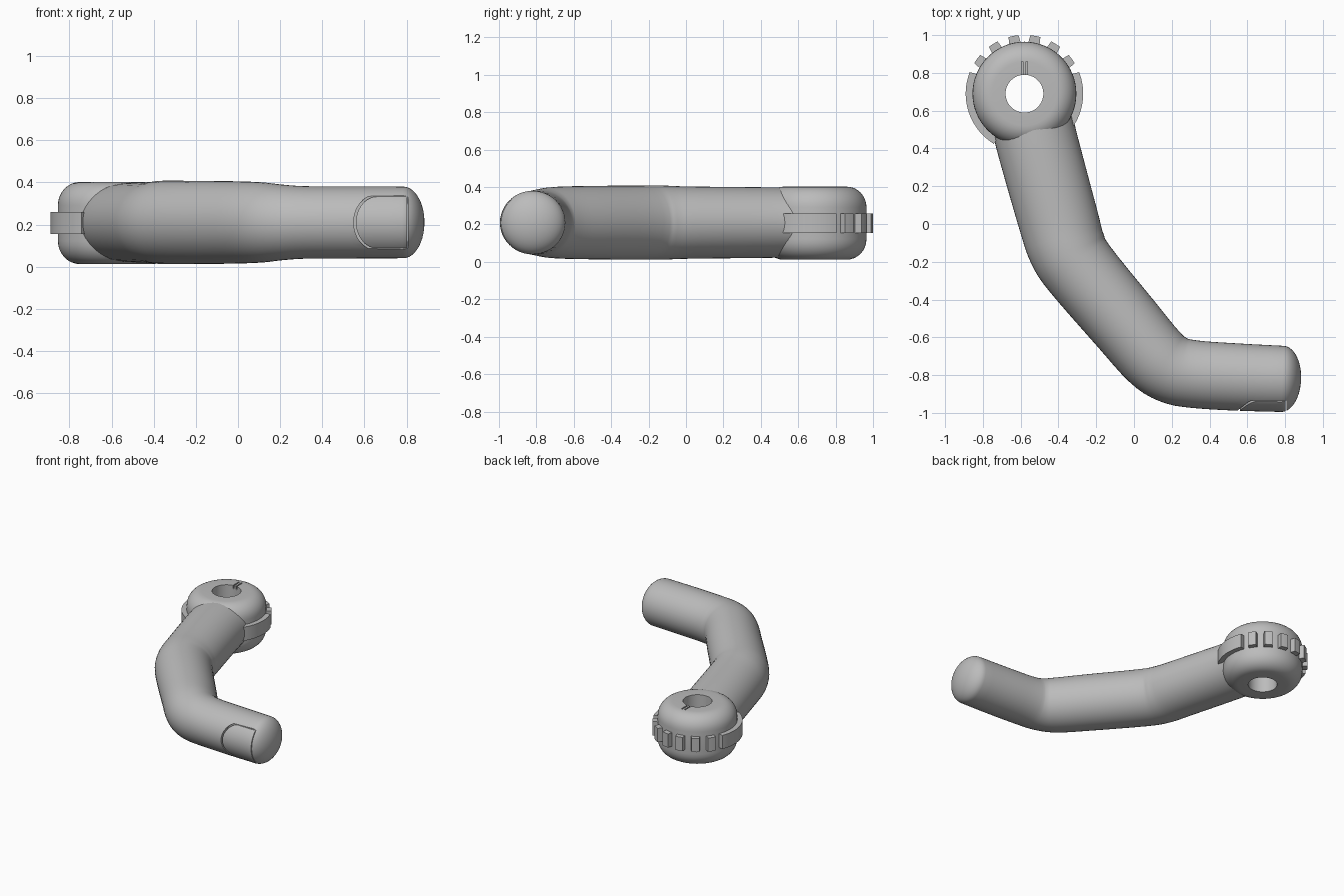
import bpy, bmesh, math
from mathutils import Vector

cube = bpy.data.objects.get("Cube")
if cube:
    bpy.data.objects.remove(cube, do_unlink=True)

grey = bpy.data.materials.new("plain grey")
grey.use_nodes = True
grey.diffuse_color = (0.5, 0.5, 0.5, 1)
grey.node_tree.nodes["Principled BSDF"].inputs["Base Color"].default_value = (0.5, 0.5, 0.5, 1)

HUB = Vector((-0.58, 0.69, 0.207))
MID = 0.21


def finish(name, bm, smooth=None):
    bmesh.ops.recalc_face_normals(bm, faces=bm.faces)
    mesh = bpy.data.meshes.new(name)
    bm.to_mesh(mesh)
    bm.free()
    mesh.materials.append(grey)
    ob = bpy.data.objects.new(name, mesh)
    bpy.context.collection.objects.link(ob)
    if smooth:
        shade(ob, smooth)
    return ob


def shade(ob, angle):
    bpy.ops.object.select_all(action='DESELECT')
    ob.select_set(True)
    bpy.context.view_layer.objects.active = ob
    bpy.ops.object.shade_smooth_by_angle(angle=math.radians(angle))


def loft(rings, closed=False):
    """Skin a list of equal-length point rings; cap the ends unless closed."""
    bm = bmesh.new()
    loops = [[bm.verts.new(p) for p in ring] for ring in rings]
    n = len(loops[0])
    pairs = list(zip(loops, loops[1:]))
    if closed:
        pairs.append((loops[-1], loops[0]))
    else:
        bm.faces.new(loops[0])
        bm.faces.new(loops[-1])
    for a, b in pairs:
        for i in range(n):
            j = (i + 1) % n
            bm.faces.new((a[i], a[j], b[j], b[i]))
    return bm


def cut(ob, cutter):
    mod = ob.modifiers.new("cut", 'BOOLEAN')
    mod.operation = 'DIFFERENCE'
    mod.solver = 'EXACT'
    mod.object = cutter
    bpy.ops.object.select_all(action='DESELECT')
    ob.select_set(True)
    bpy.context.view_layer.objects.active = ob
    bpy.ops.object.modifier_apply(modifier=mod.name)
    bpy.data.objects.remove(cutter, do_unlink=True)


# Hub: rounded disc with a through hole
profile = [(0.1, -0.195), (0.1, 0.195)]
for s in (1, -1):
    arc = [(0.17 + 0.105 * math.sin(t), s * (0.085 + 0.11 * math.cos(t)))
           for t in (math.pi / 2 * k / 8 for k in range(9))]
    profile += arc[::s]
rings = []
for k in range(64):
    a = math.tau * k / 64
    rings.append([HUB + Vector((r * math.cos(a), r * math.sin(a), z)) for r, z in profile])
hub = finish("hub", loft(rings, closed=True))

# Two fine slots on the hub top
for dx in (-0.011, 0.013):
    bm = bmesh.new()
    bmesh.ops.create_cube(bm, size=1)
    for v in bm.verts:
        v.co = Vector((v.co.x * 0.009, v.co.y * 0.1, v.co.z * 0.06)) + HUB + Vector((dx, 0.12, 0.2))
    cut(hub, finish("slot_cutter", bm))
shade(hub, 35)


# Ring bands and grip teeth around the hub
def ring_part(name, a0, a1, taper, steps):
    sections = []
    for k in range(steps + 1):
        f = k / steps
        inner = math.radians(a0 + (a1 - a0) * f)
        outer = math.radians(a0 + taper + (a1 - a0 - 2 * taper) * f)
        sections.append([HUB + Vector((r * math.cos(a), r * math.sin(a), z)) for r, a, z in
                         ((0.25, inner, -0.052), (0.311, outer, -0.052),
                          (0.311, outer, 0.052), (0.25, inner, 0.052))])
    finish(name, loft(sections), 30)


ring_part("ring_band_right", 157, 240, 1.5, 24)
ring_part("ring_band_left", -60, 23, 1.5, 24)
for k in range(6):
    mid = 90 + 21.5 * (k - 2.5)
    ring_part(f"grip_tooth_{k + 1}", mid - 7.5, mid + 7.5, 2.5, 3)

# Arm: bent tube given as centre x, y, half width, half height
path = [Vector(p) for p in (
    (-0.54, 0.545, 0.217, 0.186), (-0.505, 0.40, 0.216, 0.189),
    (-0.40, 0.02, 0.212, 0.193), (-0.355, -0.125, 0.207, 0.198),
    (-0.285, -0.24, 0.2, 0.198), (-0.05, -0.52, 0.193, 0.196),
    (0.105, -0.70, 0.188, 0.191), (0.205, -0.77, 0.182, 0.18),
    (0.32, -0.795, 0.179, 0.172), (0.54, -0.81, 0.178, 0.171),
    (0.785, -0.82, 0.175, 0.17))]


def spline(pts, steps):
    ext = [2 * pts[0] - pts[1]] + pts + [2 * pts[-1] - pts[-2]]
    out = []
    for a, b, c, d in zip(ext, ext[1:], ext[2:], ext[3:]):
        for k in range(steps):
            t = k / steps
            out.append((2 * b + (c - a) * t + (2 * a - 5 * b + 4 * c - d) * t ** 2
                        + (3 * b - a - 3 * c + d) * t ** 3) / 2)
    return out + [pts[-1]]


pts = spline(path, 4)
last = pts[-1]
heading = (last - pts[-2]).xy.normalized()
# Domed tip continues the tube
for k in range(1, 12):
    t = math.pi / 2 * k / 11.3
    c = last.xy + heading * 0.1 * math.sin(t)
    pts.append(Vector((c.x, c.y, last.z * math.cos(t), last.w * math.cos(t))))

rings = []
for i, p in enumerate(pts):
    d = (pts[min(i + 1, len(pts) - 1)] - pts[max(i - 1, 0)]).xy.normalized()
    side = Vector((-d.y, d.x, 0))
    centre = Vector((p.x, p.y, MID))
    rings.append([centre + side * p.z * math.cos(a) + Vector((0, 0, p.w * math.sin(a)))
                  for a in (math.tau * k / 48 for k in range(48))])
arm = finish("arm", loft(rings))


# Nail outline: narrow D-shaped groove on the front of the tip
def nail_outline(grow):
    arch = [(0.66 - (0.1 + grow) * math.sin(t), (0.122 + grow) * math.cos(t))
            for t in (math.pi * k / 24 for k in range(25))]
    return arch + [(0.803 + grow * 0.4, -0.122 - grow), (0.803 + grow * 0.4, 0.122 + grow)]


groove = [[Vector((x, y, MID + z)) for x, z in nail_outline(g)]
          for g, y in ((0, -1.1), (0.011, -1.1), (0.011, -0.935), (0, -0.935))]
cut(arm, finish("groove_cutter", loft(groove, closed=True)))
shade(arm, 35)
